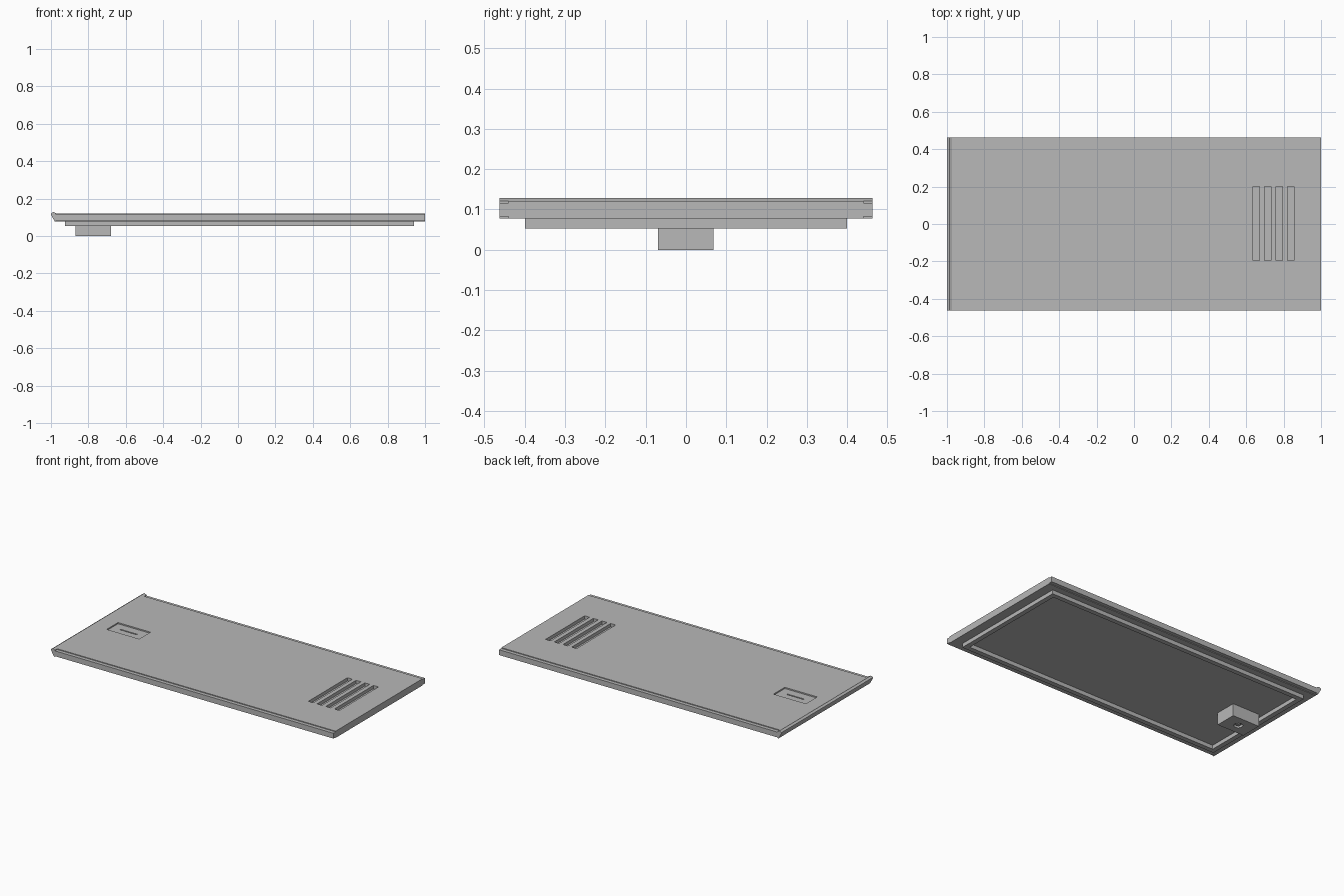
import bpy, bmesh
from mathutils import Vector

cube = bpy.data.objects.get("Cube")
if cube:
    bpy.data.objects.remove(cube, do_unlink=True)

grey = bpy.data.materials.new("matte_grey")
grey.use_nodes = True
grey.diffuse_color = (0.48, 0.48, 0.48, 1)
grey.node_tree.nodes["Principled BSDF"].inputs["Base Color"].default_value = grey.diffuse_color


def finish(name, bm):
    bmesh.ops.recalc_face_normals(bm, faces=bm.faces)
    mesh = bpy.data.meshes.new(name)
    bm.to_mesh(mesh)
    bm.free()
    mesh.materials.append(grey)
    obj = bpy.data.objects.new(name, mesh)
    bpy.context.collection.objects.link(obj)
    return obj


def box(name, x, y, z):
    bm = bmesh.new()
    bmesh.ops.create_cube(bm, size=1)
    for v in bm.verts:
        v.co = Vector([lo + (c + 0.5) * (hi - lo) for c, (lo, hi) in zip(v.co, (x, y, z))])
    return finish(name, bm)


def cylinder(name, radius, centre, depth, sides=24):
    bm = bmesh.new()
    bmesh.ops.create_cone(bm, cap_ends=True, segments=sides,
                          radius1=radius, radius2=radius, depth=depth)
    bmesh.ops.translate(bm, verts=bm.verts, vec=centre)
    return finish(name, bm)


def extrude(name, points, direction):
    bm = bmesh.new()
    face = bm.faces.new([bm.verts.new(p) for p in points])
    new = bmesh.ops.extrude_face_region(bm, geom=[face])["geom"]
    verts = [g for g in new if isinstance(g, bmesh.types.BMVert)]
    bmesh.ops.translate(bm, verts=verts, vec=direction)
    return finish(name, bm)


def cut(target, cutter):
    mod = target.modifiers.new(cutter.name, 'BOOLEAN')
    mod.operation = 'DIFFERENCE'
    mod.solver = 'EXACT'
    mod.object = cutter
    cutter.hide_render = True
    cutter.hide_viewport = True
    cutter.display_type = 'WIRE'


HALF = 0.463          # half width of the cover
STEP = 0.44           # where the long edges step down
BOTTOM, TOP = 0.078, 0.121

# Cover plate with small steps along both long edges
half = [(STEP, BOTTOM), (STEP, 0.082), (HALF, 0.082), (HALF, 0.116), (STEP, 0.116), (STEP, TOP)]
outline = half + [(-y, z) for y, z in reversed(half)]
plate = extrude("cover_plate", [(-0.972, y, z) for y, z in outline], (1.972, 0, 0))

# Hooked lip across the end
lip = [(-0.972, BOTTOM), (-0.98, BOTTOM), (-1, 0.114), (-1, 0.12), (-0.987, 0.128), (-0.972, TOP)]
extrude("end_lip", [(x, -HALF, z) for x, z in lip], (0, 2 * HALF, 0))

# Grip slots
for i in range(4):
    x = 0.635 + i * 0.0615
    cut(plate, box(f"slot_cutter_{i + 1}", (x, x + 0.035), (-0.195, 0.2), (0.1, 0.2)))

# Shallow latch recess with a thin slit in its floor
cut(plate, box("recess_cutter", (-0.89, -0.66), (-0.057, 0.057), (0.113, 0.2)))
cut(plate, box("slit_cutter", (-0.835, -0.715), (-0.004, 0.004), (0.106, 0.15)))

# Raised frame underneath
frame = box("underside_frame", (-0.925, 0.94), (-0.4, 0.4), (0.053, BOTTOM))
cut(frame, box("frame_cutter", (-0.895, 0.91), (-0.37, 0.37), (0, 0.2)))

# Screw boss with a socket and centre pin
boss = box("screw_boss", (-0.87, -0.68), (-0.069, 0.068), (0, BOTTOM))
cut(boss, cylinder("socket_cutter", 0.026, (-0.775, 0, 0), 0.03))
cylinder("screw_pin", 0.013, (-0.775, 0, 0.01), 0.016, 6)
